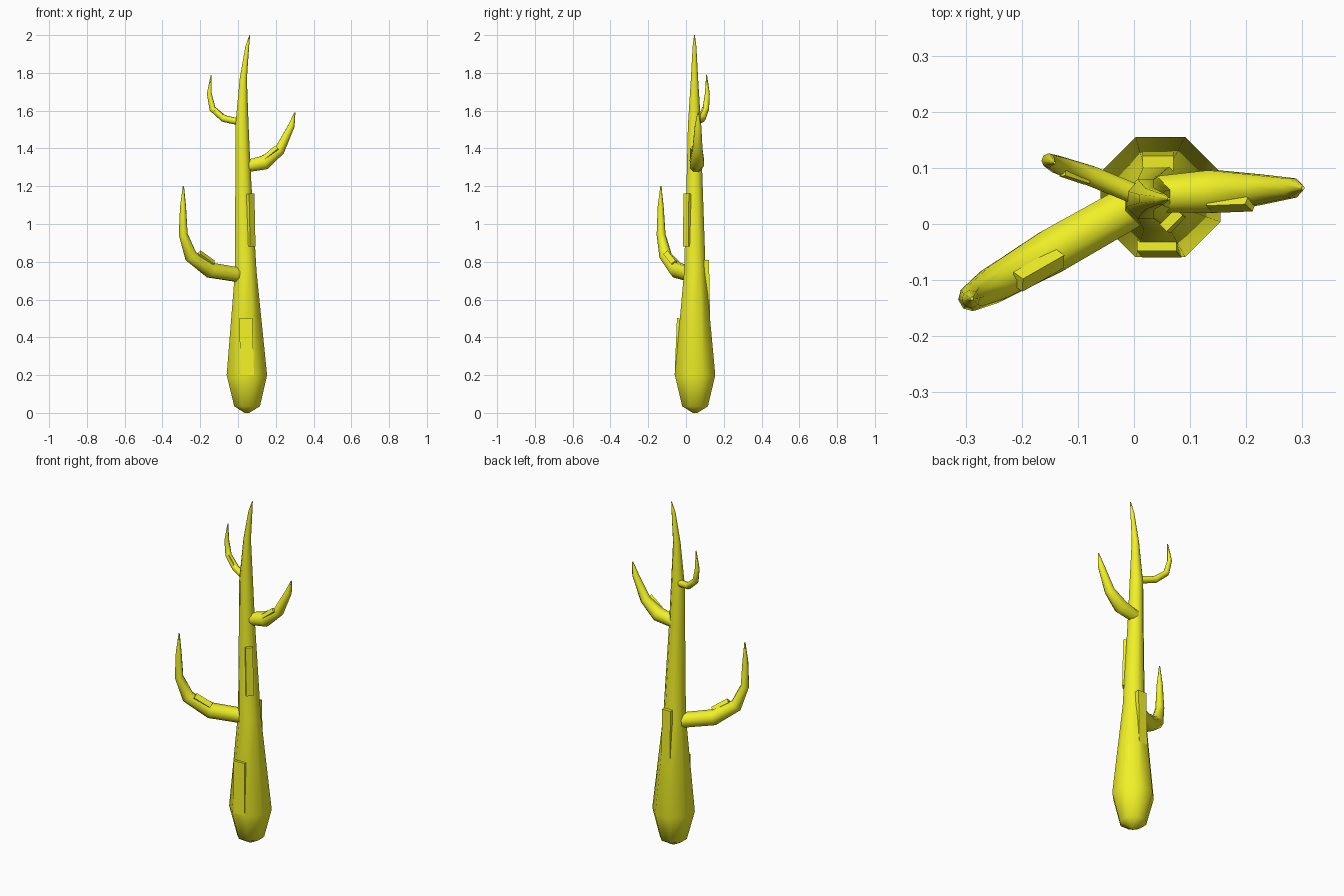
import bpy, bmesh, math
from mathutils import Vector, Matrix

if "Cube" in bpy.data.objects:
    bpy.data.objects.remove(bpy.data.objects["Cube"])

mat = bpy.data.materials.new("yellow")
mat.diffuse_color = (0.88, 0.88, 0.02, 1)
mat.use_nodes = True
mat.node_tree.nodes["Principled BSDF"].inputs["Base Color"].default_value = mat.diffuse_color


def finish(name, bm, smooth):
    bmesh.ops.recalc_face_normals(bm, faces=bm.faces)
    me = bpy.data.meshes.new(name)
    bm.to_mesh(me)
    bm.free()
    ob = bpy.data.objects.new(name, me)
    bpy.context.collection.objects.link(ob)
    me.materials.append(mat)
    if smooth:
        bpy.ops.object.select_all(action='DESELECT')
        ob.select_set(True)
        bpy.context.view_layer.objects.active = ob
        bpy.ops.object.shade_smooth_by_angle(angle=math.radians(50))
    return ob


def limb(name, pts, level=False):
    """Eight-sided tapering tube through (x, y, z, apothem) points."""
    bm = bmesh.new()
    pos = [Vector(p[:3]) for p in pts]
    rings = []
    for i, p in enumerate(pos):
        t = Vector((0, 0, 1))
        side = Vector((1, 0, 0))
        if not level:
            a, b = pos[max(i - 1, 0)], pos[min(i + 1, len(pos) - 1)]
            t = (b - a).normalized()
            flat = pos[-1] - pos[0]
            side = Vector((-flat.y, flat.x, 0)).normalized()
        up = t.cross(side).normalized()
        r = pts[i][3] / math.cos(math.pi / 8)
        ring = []
        for k in range(8):
            ang = (k + 0.5) * math.pi / 4
            ring.append(bm.verts.new(p + r * (math.cos(ang) * side + math.sin(ang) * up)))
        rings.append(ring)
    for a, b in zip(rings, rings[1:]):
        for k in range(8):
            n = (k + 1) % 8
            bm.faces.new((a[k], a[n], b[n], b[k]))
    bm.faces.new(rings[0])
    bm.faces.new(rings[-1])
    return finish(name, bm, True)


def slab(name, centre, along, normal, size):
    """Raised bark block; size = width, thickness, length."""
    z = Vector(along).normalized()
    x = Vector(normal).cross(z).normalized()
    y = z.cross(x)
    m = Matrix((x, y, z)).transposed().to_4x4()
    m.translation = Vector(centre)
    bm = bmesh.new()
    bmesh.ops.create_cube(bm, size=1, matrix=m @ Matrix.Diagonal((*size, 1)))
    return finish(name, bm, False)


# Trunk
limb("trunk", [
    (.047, .048, .0, .012), (.048, .048, .035, .068), (.047, .048, .2, .107),
    (.041, .047, .75, .057), (.026, .045, 1.3, .040), (.021, .045, 1.52, .035),
    (.028, .045, 1.77, .019), (.049, .045, 1.94, .010), (.062, .045, 2.0, .002)], level=True)

# Branches
limb("lower_left_branch", [
    (.01, .04, .73, .038), (-.145, -.048, .755, .040), (-.25, -.108, .83, .032),
    (-.290, -.132, .945, .022), (-.291, -.134, 1.09, .015), (-.289, -.133, 1.2, .003)])
limb("right_branch", [
    (.04, .053, 1.305, .032), (.14, .058, 1.325, .038), (.22, .061, 1.39, .027),
    (.283, .064, 1.52, .017), (.301, .064, 1.59, .003)])
limb("upper_left_branch", [
    (.01, .05, 1.54, .018), (-.075, .085, 1.558, .018), (-.135, .105, 1.61, .016),
    (-.152, .113, 1.69, .012), (-.142, .109, 1.79, .002)])

# Bark slabs on the trunk
slab("front_bark", (.045, -.039, .35), (-.03, .04, 1), (0, -1, 0), (.07, .03, .30))
slab("back_bark", (.043, .105, .64), (0, -.02, 1), (0, 1, 0), (.055, .04, .34))
slab("side_bark", (.065, .010, 1.02), (-.02, .01, 1), (1, -1, 0), (.04, .03, .28))

# Bark slabs on the branches
slab("lower_left_branch_bark", (-.17, -.082, .817), (-.105, -.06, .075), (.35, -.65, .75), (.03, .025, .10))
slab("right_branch_bark", (.173, .036, 1.375), (.08, .003, .065), (-.2, -.8, .5), (.024, .02, .09))
slab("upper_left_branch_bark", (-.105, .084, 1.593), (-.06, .02, .052), (-.25, -.8, .35), (.015, .012, .06))
